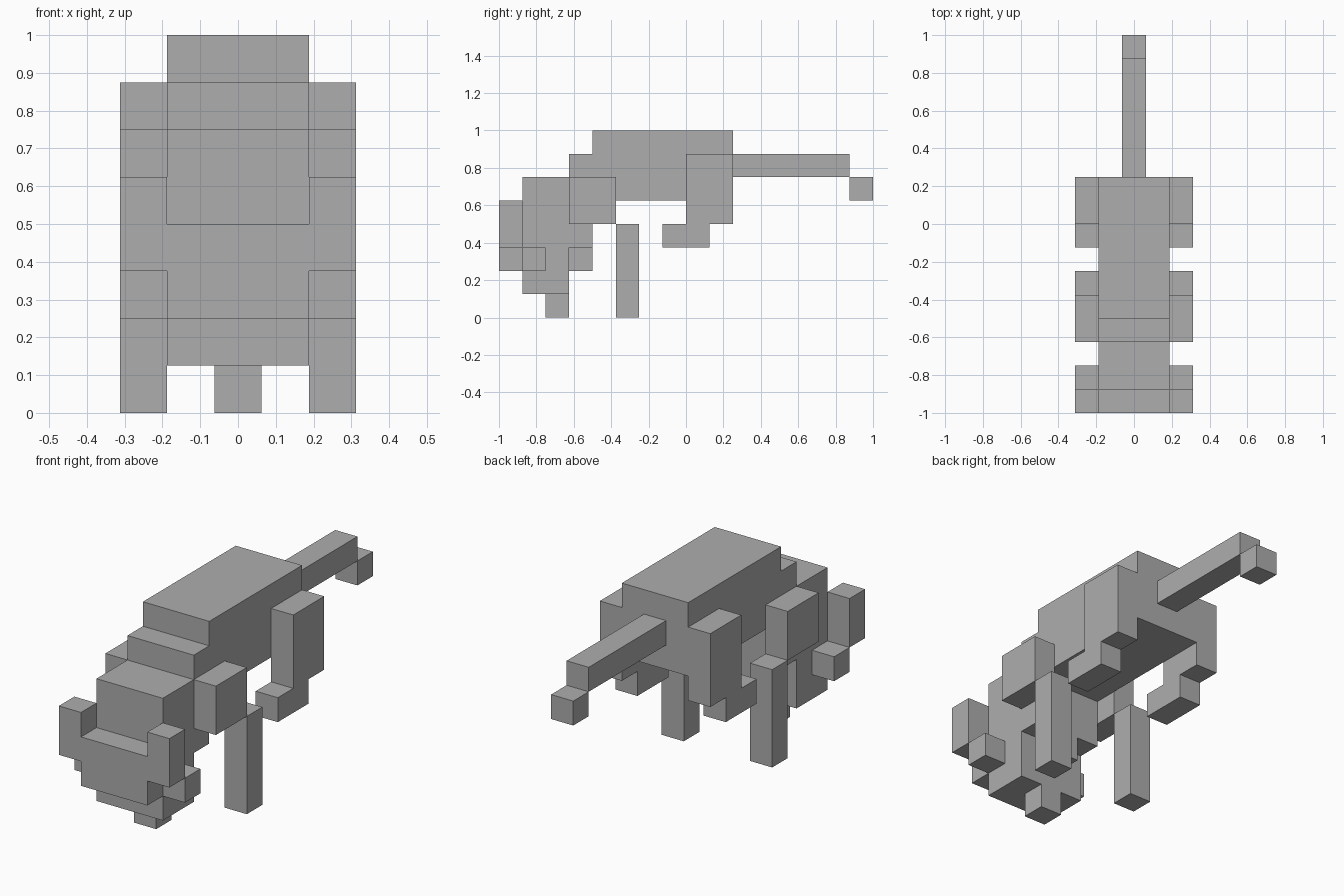
import bpy
import bmesh
from mathutils import Vector

cube = bpy.data.objects.get("Cube")
if cube:
    bpy.data.objects.remove(cube, do_unlink=True)

U = 0.125  # one block

grey = bpy.data.materials.new("plain_grey")
grey.use_nodes = True
colour = (0.42, 0.42, 0.42, 1.0)
grey.diffuse_color = colour
grey.node_tree.nodes["Principled BSDF"].inputs["Base Color"].default_value = colour


def box(name, x, y, z):
    """Flat-sided box from (low, high) ranges counted in blocks."""
    low, high = (Vector(c) * U for c in zip(x, y, z))
    bm = bmesh.new()
    bmesh.ops.create_cube(bm, size=1)
    bmesh.ops.scale(bm, vec=high - low, verts=bm.verts)
    mesh = bpy.data.meshes.new(name)
    bm.to_mesh(mesh)
    bm.free()
    mesh.materials.append(grey)
    obj = bpy.data.objects.new(name, mesh)
    obj.location = (low + high) / 2
    bpy.context.collection.objects.link(obj)


WIDE = (-1.5, 1.5)
THIN = (-0.5, 0.5)

# Parts on the centre line
box("body", WIDE, (-4, 2), (5, 8))
box("neck", WIDE, (-5, -4), (3, 7))
box("head", WIDE, (-7, -5), (1, 6))
box("snout", WIDE, (-8, -7), (2, 4))
box("throat", THIN, (-5, -4), (2, 3))
box("chin", THIN, (-6, -5), (0, 1))
box("tail", THIN, (2, 7), (6, 7))
box("tail_tip", THIN, (7, 8), (5, 6))

# Paired parts on both sides
pairs = {
    "tusk": ((-8, -7), (3, 5)),
    "tusk_root": ((-7, -6), (2, 3)),
    "shoulder": ((-5, -3), (4, 6)),
    "front_leg": ((-3, -2), (0, 4)),
    "haunch": ((0, 2), (4, 7)),
    "hind_foot": ((-1, 1), (3, 4)),
}
for part, (y, z) in pairs.items():
    box("left_" + part, (1.5, 2.5), y, z)
    box("right_" + part, (-2.5, -1.5), y, z)
